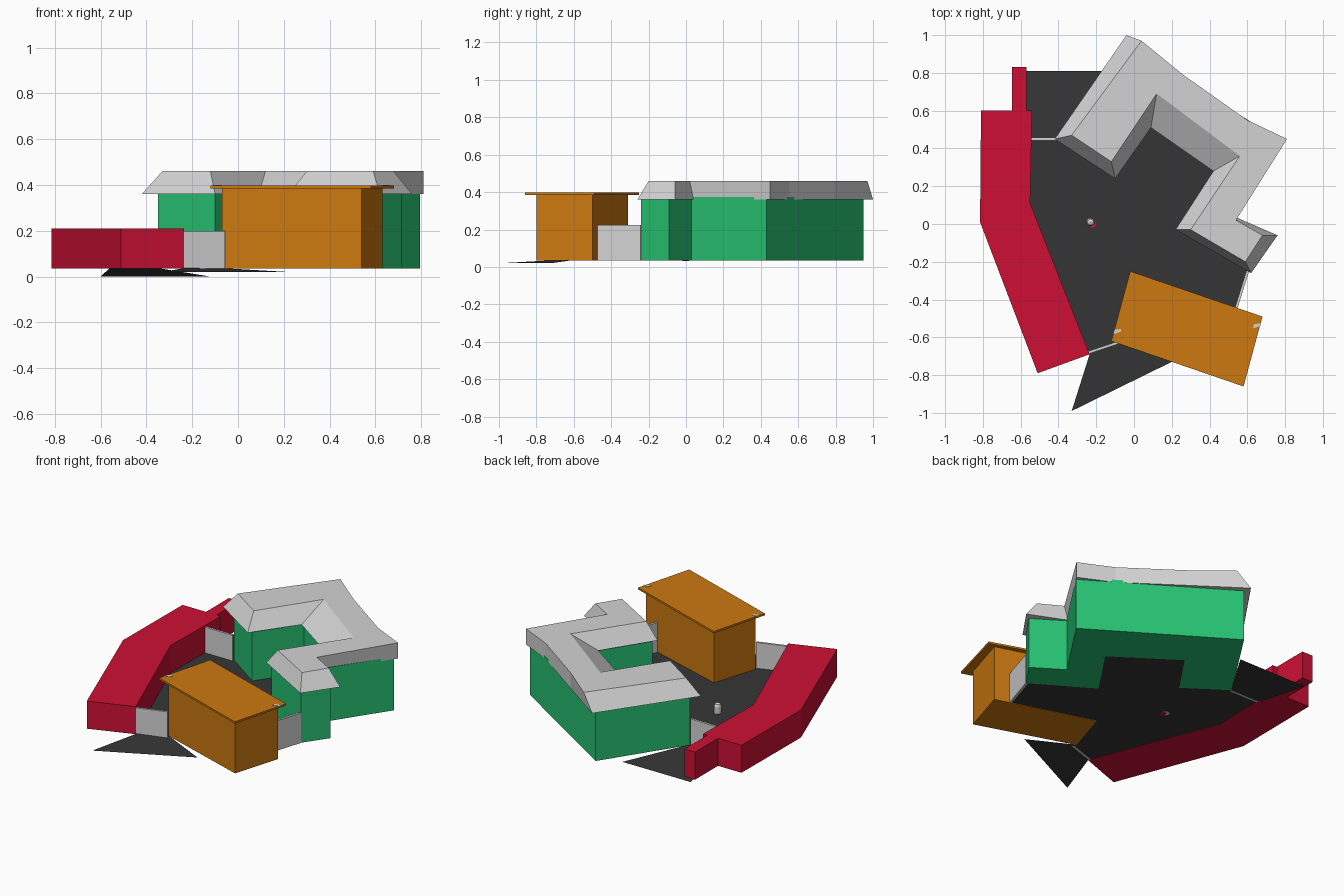
import bpy
import bmesh
from mathutils import Vector

cube = bpy.data.objects.get("Cube")
if cube:
    bpy.data.objects.remove(cube, do_unlink=True)

FLOOR = 0.035


def material(name, rgb):
    m = bpy.data.materials.new(name)
    m.use_nodes = True
    m.diffuse_color = (*rgb, 1)
    m.node_tree.nodes["Principled BSDF"].inputs["Base Color"].default_value = (*rgb, 1)
    return m


RED = material("crimson", (0.61, 0.005, 0.035))
GREEN = material("green", (0.02, 0.54, 0.17))
ORANGE = material("orange", (0.61, 0.19, 0.005))
GREY = material("light grey", (0.65, 0.65, 0.65))
DARK = material("asphalt", (0.036, 0.036, 0.036))


def finish(name, bm, mat, fix_normals=True):
    if fix_normals:
        bmesh.ops.recalc_face_normals(bm, faces=bm.faces)
    mesh = bpy.data.meshes.new(name)
    bm.to_mesh(mesh)
    bm.free()
    mesh.materials.append(mat)
    obj = bpy.data.objects.new(name, mesh)
    bpy.context.collection.objects.link(obj)
    return obj


def loft(name, lower, upper, z0, z1, mat):
    """Closed solid between two outlines with matching corners."""
    bm = bmesh.new()
    a = [bm.verts.new((x, y, z0)) for x, y in lower]
    b = [bm.verts.new((x, y, z1)) for x, y in upper]
    bm.faces.new(a[::-1])
    bm.faces.new(b)
    for i in range(len(a)):
        j = (i + 1) % len(a)
        bm.faces.new((a[i], a[j], b[j], b[i]))
    return finish(name, bm, mat)


def prism(name, outline, z0, z1, mat):
    return loft(name, outline, outline, z0, z1, mat)


def fence(name, start, end, top, thick=0.014):
    """Thin straight wall between two ground points."""
    s, e = Vector(start), Vector(end)
    d = (e - s).normalized()
    n = Vector((-d.y, d.x)) * thick / 2
    prism(name, [s - n, e - n, e + n, s + n], FLOOR, top, GREY)


# Main building: angled wings around a notch
wing_walls = [(-0.35, 0.46), (-0.10, 0.285), (0.08, 0.55), (0.46, 0.29),
              (0.25, -0.02), (0.61, -0.24), (0.715, -0.09), (0.53, 0.03),
              (0.795, 0.43), (-0.03, 0.95)]
prism("main_building_walls", wing_walls, FLOOR, 0.375, GREEN)

# Flat-topped roof: sloped to the yard, upright along the outer side
eaves = [(-0.42, 0.45), (-0.10, 0.24), (0.09, 0.51), (0.42, 0.28),
         (0.22, -0.03), (0.62, -0.26), (0.76, -0.06), (0.53, 0.04),
         (0.81, 0.45), (0.60, 0.55), (0.26, 0.79), (-0.04, 1.0)]
roof_top = [(-0.33, 0.47), (-0.12, 0.33), (0.12, 0.69), (0.56, 0.36),
            (0.30, -0.03), (0.59, -0.20), (0.68, -0.06), (0.54, 0.02),
            (0.81, 0.45), (0.60, 0.55), (0.26, 0.79), (0.04, 0.97)]
loft("main_building_roof", eaves, roof_top, 0.36, 0.46, GREY)

# Hall with overhanging slab roof
prism("hall_walls", [(-0.07, -0.60), (0.54, -0.80), (0.63, -0.50), (0.02, -0.31)],
      FLOOR, 0.386, ORANGE)
prism("hall_roof", [(-0.12, -0.62), (0.58, -0.86), (0.68, -0.49), (-0.02, -0.25)],
      0.385, 0.397, ORANGE)
for side, x, y in (("left", 0.65, -0.54), ("right", -0.09, -0.57)):
    prism("hall_roof_patch_" + side,
          [(x - 0.02, y - 0.013), (x + 0.02, y), (x + 0.02, y + 0.014), (x - 0.015, y + 0.01)],
          0.396, 0.399, GREY)

# Low bent block and its narrow rear extension
prism("low_block", [(-0.81, 0.60), (-0.815, 0.01), (-0.51, -0.79), (-0.235, -0.69),
                    (-0.55, 0.11), (-0.54, 0.60)], FLOOR, 0.21, RED)
prism("low_block_extension", [(-0.645, 0.83), (-0.645, 0.59), (-0.57, 0.59), (-0.57, 0.83)],
      FLOOR, 0.21, RED)

# Boundary walls linking the buildings
fence("front_wall", (-0.24, -0.68), (-0.06, -0.62), 0.20)
fence("back_wall", (-0.55, 0.45), (-0.35, 0.45), 0.20)
fence("side_wall", (0.605, -0.24), (0.53, -0.48), 0.225)

# Courtyard with aprons sloping down outside both gates
z = FLOOR + 0.002
ground_parts = {
    "courtyard": [(x, y, z) for x, y in [(-0.56, 0.45)] + wing_walls[:6] +
                  [(0.54, -0.47), (0.02, -0.31), (-0.07, -0.60), (-0.235, -0.69), (-0.56, 0.11)]],
    "front_apron": [(-0.33, -0.99, 0.02), (0.22, -0.72, 0.02), (-0.07, -0.60, z), (-0.235, -0.69, z)],
    "back_apron": [(-0.60, 0.81, 0), (-0.56, 0.45, z), (-0.35, 0.45, z), (-0.12, 0.81, 0)],
}
for part, points in ground_parts.items():
    bm = bmesh.new()
    face = bm.faces.new([bm.verts.new(p) for p in points])
    face.normal_update()
    if face.normal.z < 0:
        face.normal_flip()
    finish(part, bm, DARK, False)


# Small round monument in the yard
def spin(name, profile, centre, mat, sides=12):
    bm = bmesh.new()
    verts = [bm.verts.new((r, 0, h)) for r, h in profile]
    edges = [bm.edges.new(pair) for pair in zip(verts, verts[1:])]
    bmesh.ops.spin(bm, geom=verts + edges, cent=(0, 0, 0), axis=(0, 0, 1),
                   angle=6.283185, steps=sides)
    bmesh.ops.remove_doubles(bm, verts=bm.verts, dist=0.0005)
    bmesh.ops.translate(bm, verts=bm.verts, vec=centre)
    return finish(name, bm, mat)


spin("monument", [(0, 0), (0.022, 0), (0.022, 0.045), (0.016, 0.06), (0, 0.068)],
     (-0.23, 0.01, FLOOR), GREY)
spin("monument_base", [(0, 0), (0.018, 0), (0.018, 0.006), (0, 0.006)],
     (-0.218, -0.002, FLOOR - 0.002), RED)
